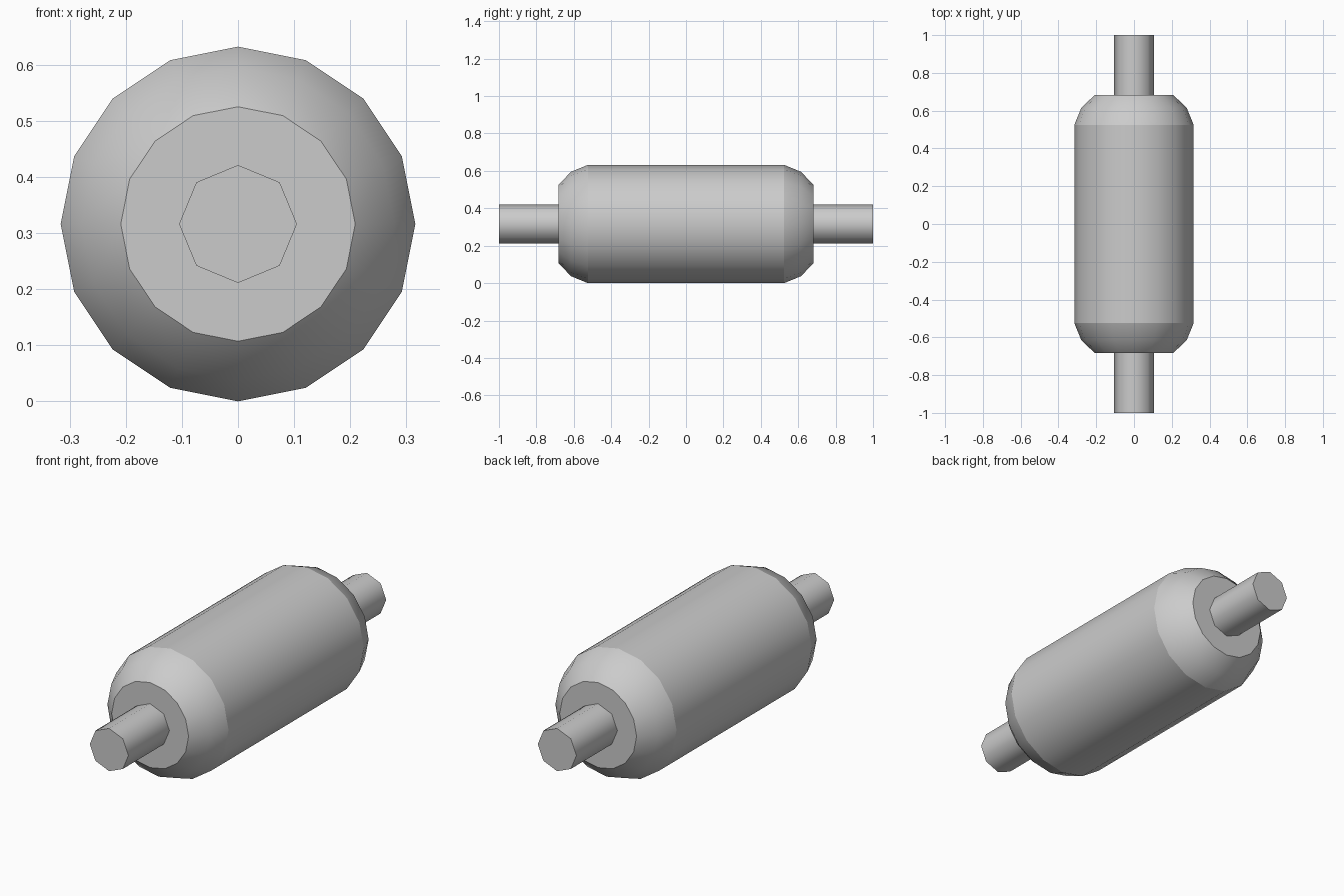
import bpy, bmesh, math

if "Cube" in bpy.data.objects:
    bpy.data.objects.remove(bpy.data.objects["Cube"])

AXIS_Z = 0.316


def lathe(name, profile, sides, smooth_angle, sharp_rings=()):
    """Capped revolve around the y axis; profile holds (y, radius)."""
    bm = bmesh.new()
    rings = []
    for y, r in profile:
        rings.append([bm.verts.new((r * math.cos(math.tau * i / sides), y,
                                    AXIS_Z + r * math.sin(math.tau * i / sides)))
                      for i in range(sides)])
    for a, b in zip(rings, rings[1:]):
        for i in range(sides):
            j = (i + 1) % sides
            bm.faces.new((a[i], a[j], b[j], b[i]))
    caps = [bm.faces.new(rings[0]), bm.faces.new(rings[-1])]
    bmesh.ops.recalc_face_normals(bm, faces=bm.faces[:])
    for f in bm.faces:
        f.smooth = f not in caps
    for e in bm.edges:
        e.smooth = e.calc_face_angle() < math.radians(smooth_angle)
    for k in sharp_rings:
        for i in range(sides):
            bm.edges.get((rings[k][i], rings[k][(i + 1) % sides])).smooth = False
    mesh = bpy.data.meshes.new(name)
    bm.to_mesh(mesh)
    bm.free()
    obj = bpy.data.objects.new(name, mesh)
    bpy.context.collection.objects.link(obj)
    return obj


# Roller body with rounded shoulders
half = [(0.525, 0.316), (0.615, 0.279), (0.682, 0.209)]
profile = [(-y, r) for y, r in reversed(half)] + half
lathe("roller_body", profile, 16, 30, sharp_rings=(2, 3))

# Axle stubs at both ends
for name, s in (("front_axle", -1), ("back_axle", 1)):
    lathe(name, [(s * 0.68, 0.105), (s * 1.0, 0.105)], 8, 60)
